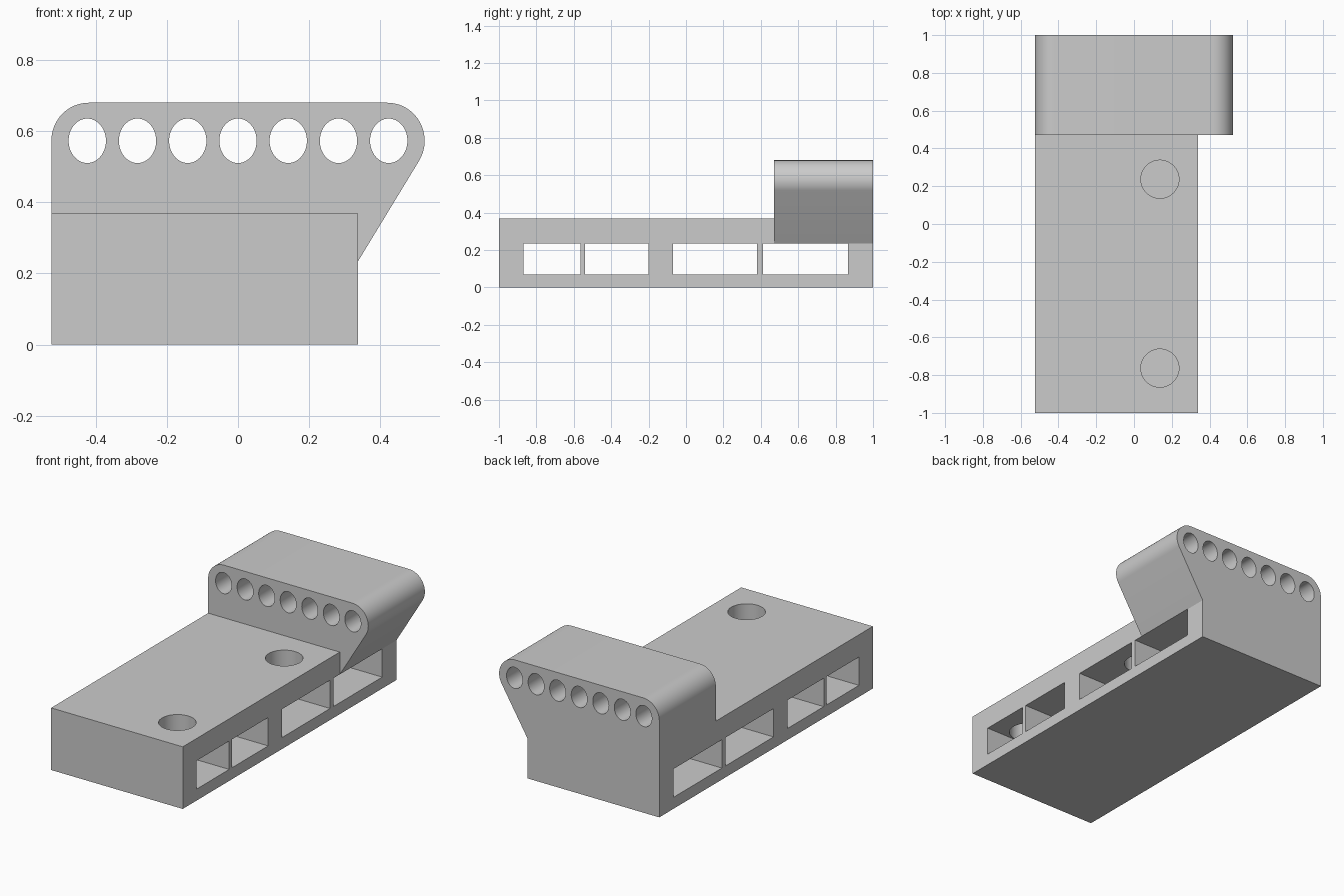
import bpy, bmesh
from math import cos, sin, pi, radians
from mathutils import Vector

cube = bpy.data.objects.get("Cube")
if cube:
    bpy.data.objects.remove(cube)

LEFT, RIGHT, DECK = -0.525, 0.338, 0.368

grey = bpy.data.materials.new("plain grey")
grey.use_nodes = True
grey.diffuse_color = (0.6, 0.6, 0.6, 1)
grey.node_tree.nodes["Principled BSDF"].inputs["Base Color"].default_value = (0.6, 0.6, 0.6, 1)


def prism(name, outline, depth):
    """Extrude a closed outline of 3D points along the depth vector."""
    bm = bmesh.new()
    face = bm.faces.new([bm.verts.new(p) for p in outline])
    ext = bmesh.ops.extrude_face_region(bm, geom=[face])
    moved = [v for v in ext["geom"] if isinstance(v, bmesh.types.BMVert)]
    bmesh.ops.translate(bm, verts=moved, vec=Vector(depth))
    bmesh.ops.recalc_face_normals(bm, faces=bm.faces)
    mesh = bpy.data.meshes.new(name)
    bm.to_mesh(mesh)
    bm.free()
    mesh.materials.append(grey)
    ob = bpy.data.objects.new(name, mesh)
    bpy.context.collection.objects.link(ob)
    return ob


def box(name, x, y, z):
    base = [(x[0], y[0], z[0]), (x[1], y[0], z[0]), (x[1], y[1], z[0]), (x[0], y[1], z[0])]
    return prism(name, base, (0, 0, z[1] - z[0]))


def arc(cx, cz, rx, rz, start, end, n):
    angles = [radians(start + (end - start) * i / n) for i in range(n + 1)]
    return [(cx + rx * cos(a), cz + rz * sin(a)) for a in angles]


def combine(target, other, operation):
    mod = target.modifiers.new(operation, 'BOOLEAN')
    mod.operation, mod.solver, mod.object = operation, 'EXACT', other
    bpy.context.view_layer.objects.active = target
    bpy.ops.object.modifier_apply(modifier=mod.name)
    bpy.data.objects.remove(other)


# Long base block and the rounded, overhanging rack at its back
holder = box("tool_holder", (LEFT, RIGHT), (-1, 0.6), (0, DECK))
profile = [(LEFT, 0), (RIGHT, 0), (RIGHT, 0.235)]
profile += arc(0.42, 0.573, 0.105, 0.107, -31, 90, 20)
profile += arc(-0.42, 0.573, 0.105, 0.107, 90, 180, 16)
rack = prism("rack", [(x, 0.47, z) for x, z in profile], (0, 0.53, 0))
combine(holder, rack, 'UNION')

# Row of oval holes through the rack
for i in range(-3, 4):
    oval = arc(i * 0.1413, 0.573, 0.0525, 0.0625, 0, 352.5, 47)
    cutter = prism("oval_cutter", [(x, 0.4, z) for x, z in oval], (0, 0.7, 0))
    combine(holder, cutter, 'DIFFERENCE')

# Rectangular slots running across the base
for y in ((-0.87, -0.565), (-0.54, -0.2), (-0.07, 0.38), (0.413, 0.867)):
    combine(holder, box("slot_cutter", (-0.7, 0.7), y, (0.068, 0.236)), 'DIFFERENCE')

# Round holes from the deck down into the slots
for y in (-0.763, 0.237):
    ring = arc(0.137, y, 0.101, 0.101, 0, 352.5, 47)
    cutter = prism("round_cutter", [(x, yy, 0.15) for x, yy in ring], (0, 0, 0.4))
    combine(holder, cutter, 'DIFFERENCE')

# Smooth the curved walls, keep the edges crisp
bpy.ops.object.select_all(action='DESELECT')
holder.select_set(True)
bpy.context.view_layer.objects.active = holder
bpy.ops.object.shade_smooth_by_angle(angle=radians(30))
